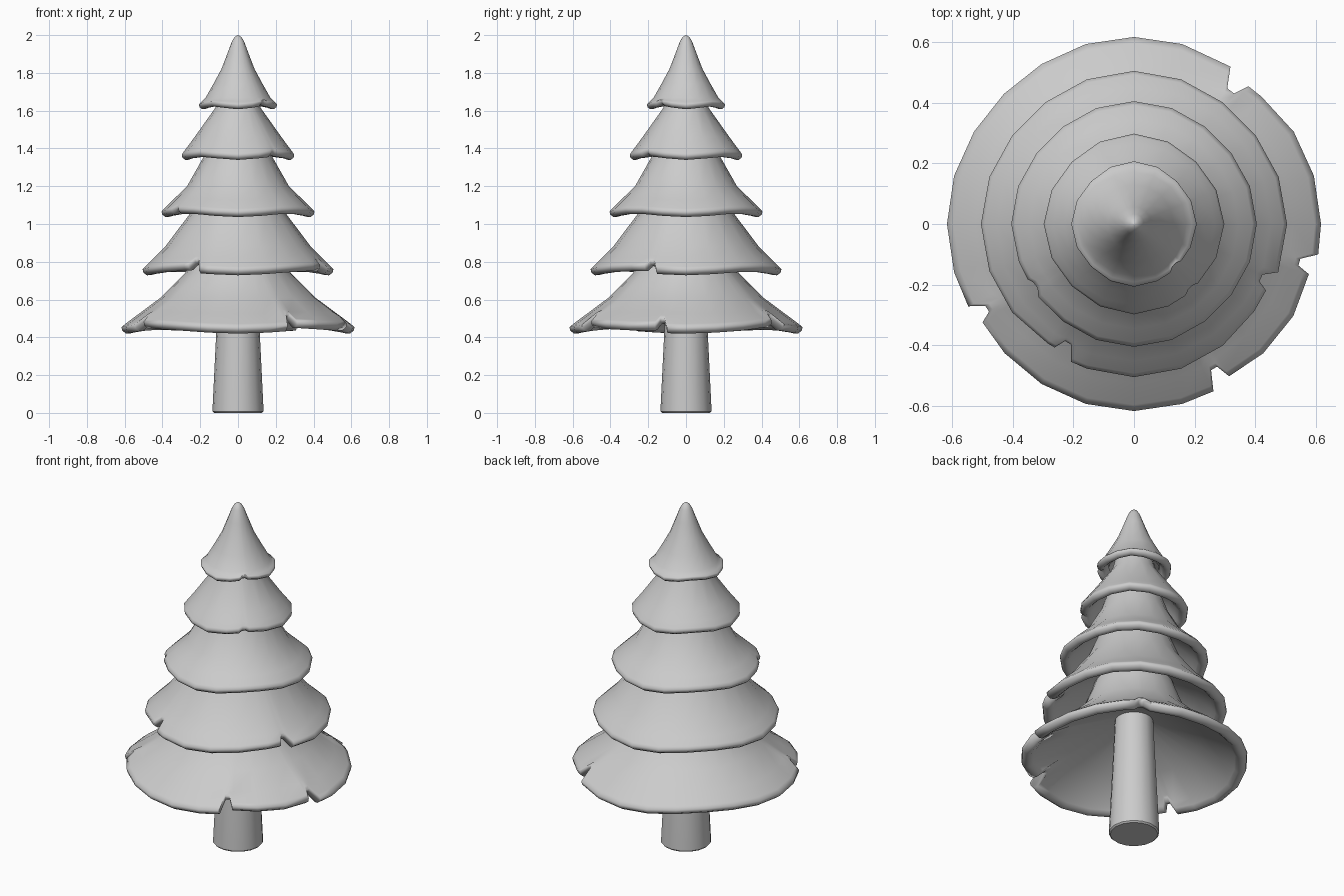
import bpy, bmesh, math

cube = bpy.data.objects.get("Cube")
if cube:
    bpy.data.objects.remove(cube, do_unlink=True)

grey = bpy.data.materials.new("plain grey")
grey.use_nodes = True
grey.diffuse_color = (0.6, 0.6, 0.6, 1)
grey.node_tree.nodes["Principled BSDF"].inputs["Base Color"].default_value = (0.6, 0.6, 0.6, 1)


def lathe(name, profile, angles, crease, shape=None):
    """Spin (radius, height, rim weight) rows; both ends are capped."""
    bm = bmesh.new()
    rings = []
    for r, z, w in profile:
        ring = []
        for a in angles:
            dr, dz = shape(a, w) if shape else (0, 0)
            ring.append(bm.verts.new(((r + dr) * math.cos(a), (r + dr) * math.sin(a), z + dz)))
        rings.append(ring)
    n = len(angles)
    for low, high in zip(rings, rings[1:]):
        for i in range(n):
            j = (i + 1) % n
            bm.faces.new((low[i], low[j], high[j], high[i]))
    bm.faces.new(rings[-1])
    bm.faces.new(rings[0][::-1])
    bmesh.ops.recalc_face_normals(bm, faces=bm.faces)
    mesh = bpy.data.meshes.new(name)
    bm.to_mesh(mesh)
    bm.free()
    mesh.materials.append(grey)
    mesh.shade_smooth()
    mesh.set_sharp_from_angle(angle=math.radians(crease))
    obj = bpy.data.objects.new(name, mesh)
    bpy.context.collection.objects.link(obj)


def even(sides):
    return [2 * math.pi * i / sides for i in range(sides)]


def gap(a, b):
    """Signed angle from b to a in degrees."""
    return (math.degrees(a) - b + 180) % 360 - 180


def notch_pull(t):
    """Torn notch: steep on one side, with a lifted flap on the other."""
    dip = max(0, 1 - max(0, abs(t) - 0.3) / 0.6)
    flap = max(0, 0.3 * (1 - t / 5)) if t > 0 else 0
    return max(dip, flap)


def tier(name, sides, rim, slope, notches):
    """Hollow skirt of branches with a rolled, wavy lip and torn notches.
    Each notch is (angle, signed half width, depth); the sign picks the flap side."""
    radius, height = rim
    s = radius / 0.61 * 0.4 + 0.6
    tuck = 0.055 * s
    r1, z1 = slope[0]
    top_r, top_z = slope[-1]

    def mix(t):
        return radius + (r1 - radius) * t, height + (z1 - height) * t

    # inside, from the hidden ceiling down to the lip
    profile = [(top_r * 0.4, height + (top_z - height) * 0.45, 0),
               (r1 - 0.05 * s, z1 - 0.035 * s, 0),
               (radius - 1.6 * tuck, height + 0.01 * s, 0.7),
               (radius - 1.2 * tuck, height - 0.018 * s, 1)]
    # rolled lip
    profile += [(radius - 0.85 * tuck, height - 0.035 * s, 1),
                (radius - 0.45 * tuck, height - 0.036 * s, 1),
                (radius - 0.08 * tuck, height - 0.021 * s, 1),
                (radius, height - 0.002, 1)]
    # outside, from the lip up
    profile += [(*mix(0.1), 0.9), (*mix(0.45), 0.3)]
    profile += [(r, z, 0) for r, z in slope]

    angles = [a for a in even(sides)
              if all(abs(gap(a, c)) > abs(h) * 1.3 for c, h, d in notches)]
    for c, h, d in notches:
        angles += [math.radians(c + h * k) % (2 * math.pi) for k in (-0.9, -0.3, 0.3, 0.75)]
    angles.sort()

    def shape(a, w):
        lift = 0.5 - 0.5 * math.cos(4 * a)
        pull = sum(d * notch_pull(gap(a, c) / h) for c, h, d in notches)
        return -(pull + 0.01 * s * lift) * w, (0.02 * s * lift + pull * 0.85) * w

    lathe(name, profile, angles, 75, shape)


# Branch tiers, bottom to top
tier("bottom_tier", 24, (0.617, 0.456),
     [(0.41, 0.61), (0.28, 0.74), (0.235, 0.85), (0.2, 0.95), (0.18, 1.02)],
     [(54, -5, 0.065), (-13, -4, 0.055), (-61, 4, 0.065), (210, 4, 0.05)])
tier("lower_tier", 20, (0.505, 0.762),
     [(0.386, 0.88), (0.254, 1.055), (0.21, 1.16), (0.165, 1.27)],
     [(241, -5, 0.05), (-23, -5, 0.045)])
tier("middle_tier", 20, (0.405, 1.068),
     [(0.27, 1.2), (0.185, 1.35), (0.15, 1.45), (0.12, 1.53)],
     [(212, -6, 0.015)])
tier("upper_tier", 16, (0.298, 1.368),
     [(0.23, 1.46), (0.12, 1.615), (0.1, 1.69), (0.08, 1.75)],
     [(-48, 7, 0.01)])
tier("top_tier", 16, (0.207, 1.634),
     [(0.172, 1.668), (0.13, 1.742), (0.088, 1.82), (0.057, 1.9), (0.033, 1.965),
      (0.018, 1.99), (0.002, 2.0)],
     [(-45, 9, 0.01)])

# Trunk with a softened foot
lathe("trunk", [(0.127, 0, 0), (0.135, 0.008, 0), (0.135, 0.02, 0), (0.115, 0.43, 0), (0.1, 0.75, 0)],
      even(16), 40)
